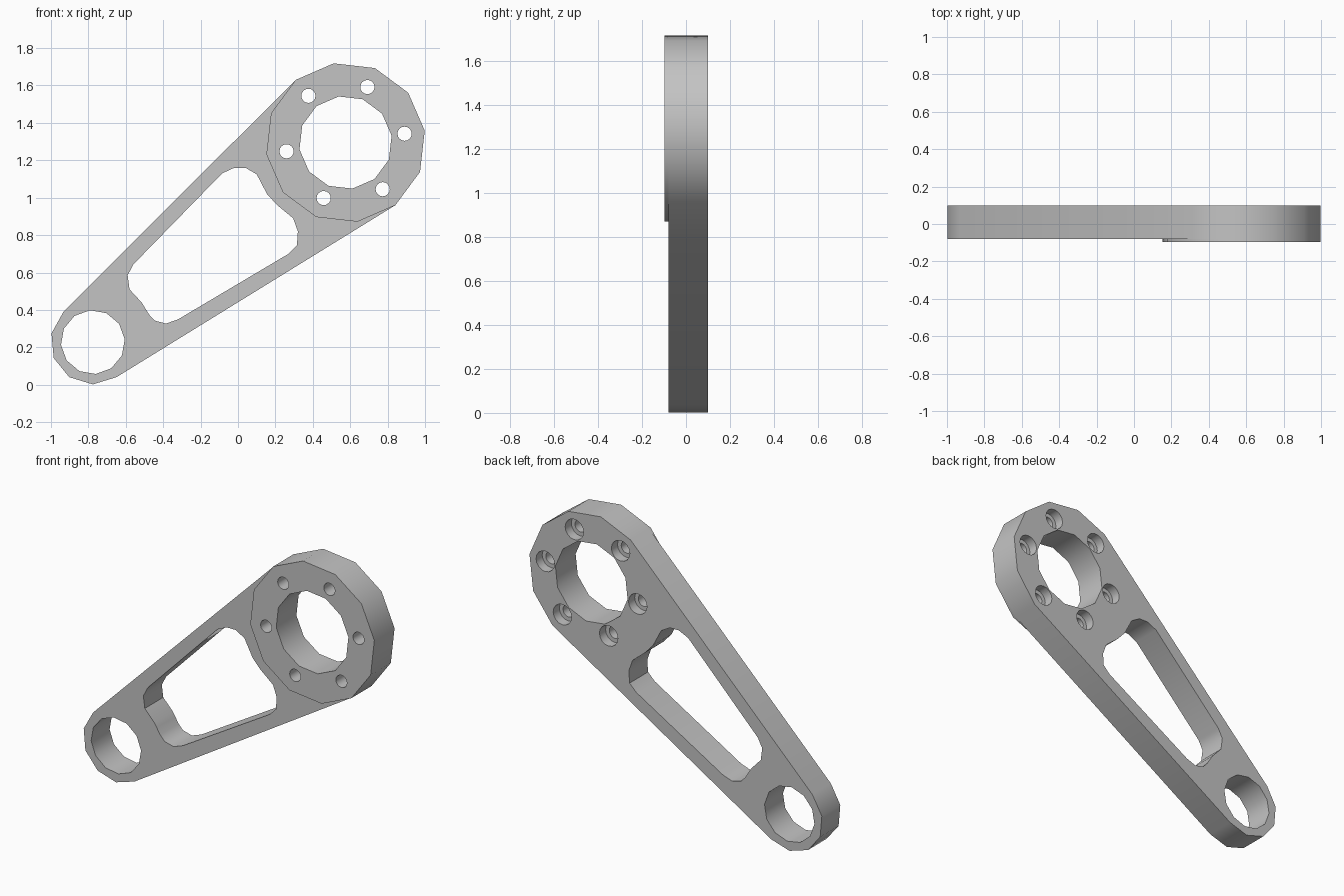
import bpy, bmesh
from math import radians, cos, sin

cube = bpy.data.objects.get("Cube")
if cube:
    bpy.data.objects.remove(cube)

FRONT, PLATE_FRONT, BACK = -0.097, -0.08, 0.10
BIG, SMALL = (0.575, 1.295), (-0.776, 0.228)
TURN = 8.5

metal = bpy.data.materials.new("plain grey metal")
metal.use_nodes = True
grey = (0.55, 0.55, 0.55, 1)
metal.diffuse_color = grey
metal.node_tree.nodes["Principled BSDF"].inputs["Base Color"].default_value = grey


def arc(centre, radius, start, step, count):
    angles = [radians(start + step * i) for i in range(count)]
    return [(centre[0] + radius * cos(a), centre[1] + radius * sin(a)) for a in angles]


def prism(name, outline, y0, y1):
    """Extrude an x-z outline from y0 to y1."""
    bm = bmesh.new()
    face = bm.faces.new([bm.verts.new((x, y0, z)) for x, z in outline])
    new = bmesh.ops.extrude_face_region(bm, geom=[face])["geom"]
    moved = [v for v in new if isinstance(v, bmesh.types.BMVert)]
    bmesh.ops.translate(bm, verts=moved, vec=(0, y1 - y0, 0))
    bmesh.ops.recalc_face_normals(bm, faces=bm.faces)
    mesh = bpy.data.meshes.new(name)
    bm.to_mesh(mesh)
    bm.free()
    mesh.materials.append(metal)
    obj = bpy.data.objects.new(name, mesh)
    bpy.context.collection.objects.link(obj)
    return obj


# Arm plate: two rounded ends joined by straight tangents
arm = prism("arm_plate",
            arc(SMALL, 0.226, 134, 34, 6) + arc(BIG, 0.428, TURN - 60, 30, 7),
            PLATE_FRONT, BACK)

# Raised front ring on the large end
boss = prism("raised_ring", arc(BIG, 0.428, TURN, 30, 12), FRONT, PLATE_FRONT)

# Cutters: bores, window and bolt holes
window = [(-.02, 1.16), (.04, 1.16), (.10, 1.125), (.155, 1.02), (.21, .96),
          (.295, .89), (.32, .82), (.315, .745), (.27, .70), (-.32, .35),
          (-.385, .327), (-.445, .343), (-.475, .375), (-.515, .44),
          (-.58, .51), (-.59, .585), (-.56, .643), (-.085, 1.13)]
cutters = [
    prism("large_bore_cutter", arc(BIG, 0.249, TURN, 30, 12), -1, 1),
    prism("small_bore_cutter", arc(SMALL, 0.171, 5, 30, 12), -1, 1),
    prism("window_cutter", window, -1, 1),
]
for centre in arc(BIG, 0.319, TURN, 60, 6):
    cutters.append(prism("bolt_hole_cutter", arc(centre, 0.038, 0, 22.5, 16), -1, 1))
    cutters.append(prism("counterbore_cutter", arc(centre, 0.063, 0, 22.5, 16), 0.04, 1))

for obj in (arm, boss):
    for cutter in cutters:
        if obj is boss and cutter.name.startswith(("window", "small", "counter")):
            continue
        mod = obj.modifiers.new("cut", "BOOLEAN")
        mod.operation = "DIFFERENCE"
        mod.solver = "EXACT"
        mod.object = cutter

# Bake the cuts, then discard the cutters
graph = bpy.context.evaluated_depsgraph_get()
for obj in (arm, boss):
    baked = bpy.data.meshes.new_from_object(obj.evaluated_get(graph))
    obj.modifiers.clear()
    obj.data = baked
for cutter in cutters:
    bpy.data.objects.remove(cutter)

# Smooth the rounded walls, keep the flat rims sharp
bpy.ops.object.select_all(action="DESELECT")
for obj in (arm, boss):
    obj.select_set(True)
bpy.context.view_layer.objects.active = arm
bpy.ops.object.shade_smooth_by_angle(angle=radians(35))
